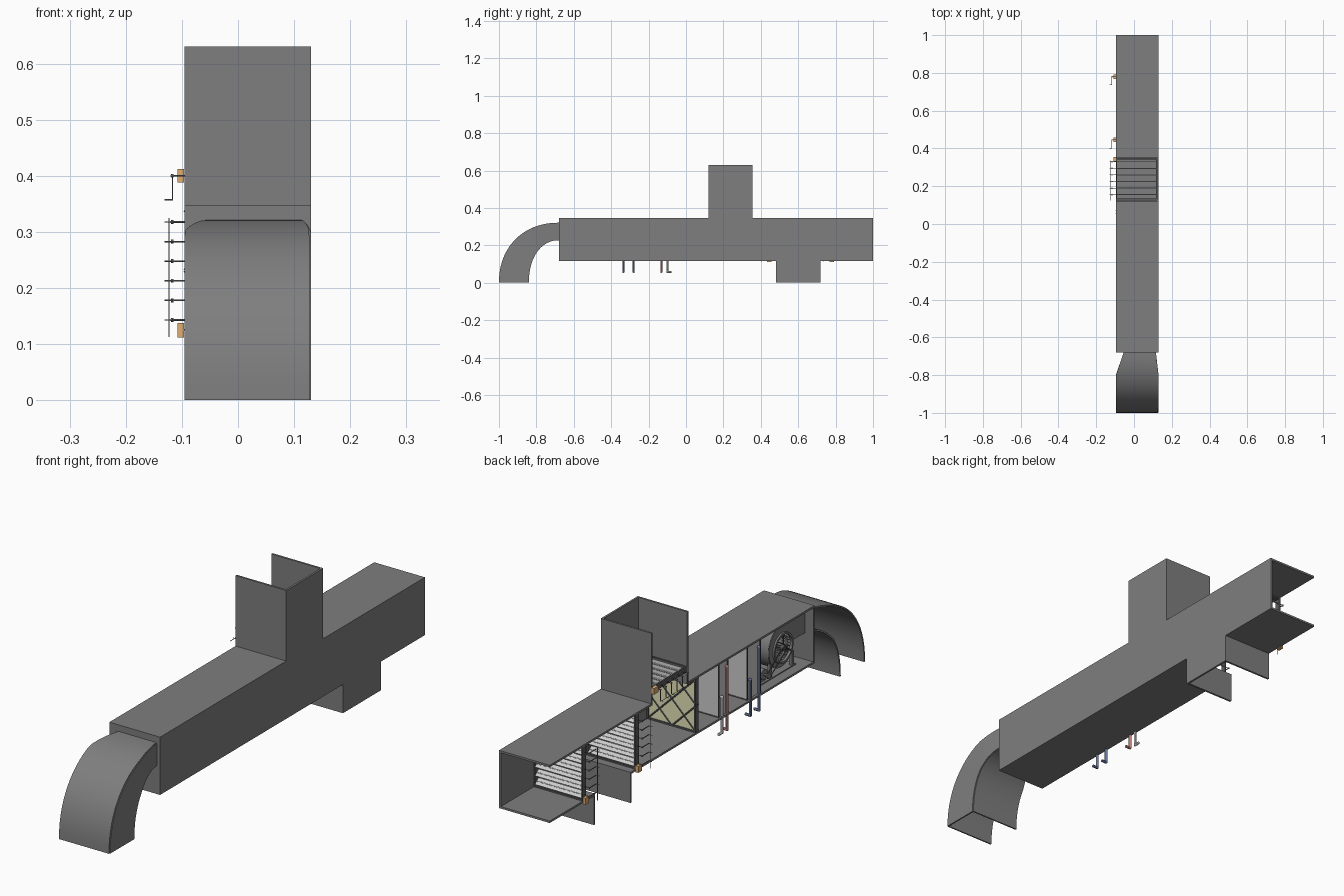
import bpy, bmesh, math
from mathutils import Matrix, Vector

if "Cube" in bpy.data.objects:
    bpy.data.objects.remove(bpy.data.objects["Cube"])

T = 0.008                                   # sheet thickness
X0, X1, Z0, Z1 = -0.095, 0.13, 0.115, 0.347  # main duct section (open on the -x side)


def material(name, c):
    m = bpy.data.materials.new(name)
    m.diffuse_color = (*c, 1)
    m.use_nodes = True
    m.node_tree.nodes["Principled BSDF"].inputs["Base Color"].default_value = m.diffuse_color
    return m


SHELL = material("sheet_grey", (0.21, 0.21, 0.21))
LIGHT = material("light_grey", (0.6, 0.6, 0.6))
ORANGE = material("orange", (0.75, 0.42, 0.17))
YELLOW = material("pale_yellow", (0.78, 0.77, 0.47))
RED = material("pale_red", (0.6, 0.25, 0.23))
BLUE = material("blue_grey", (0.16, 0.2, 0.38))
DARK = material("dark_grey", (0.11, 0.11, 0.11))


def select(ob):
    bpy.ops.object.select_all(action="DESELECT")
    bpy.context.view_layer.objects.active = ob
    ob.select_set(True)


def finish(bm, name, mat=None, solid=0):
    me = bpy.data.meshes.new(name)
    bmesh.ops.recalc_face_normals(bm, faces=bm.faces[:])
    bm.to_mesh(me)
    bm.free()
    ob = bpy.data.objects.new(name, me)
    bpy.context.collection.objects.link(ob)
    if mat:
        me.materials.append(mat)
    select(ob)
    if solid:
        s = ob.modifiers.new("thickness", "SOLIDIFY")
        s.thickness, s.offset = solid, 0
        bpy.ops.object.modifier_apply(modifier=s.name)
    bpy.ops.object.shade_smooth_by_angle(angle=math.radians(30))
    return ob


def box(bm, a, b, tilt=0):
    a, b = Vector(a), Vector(b)
    m = (Matrix.Translation((a + b) / 2) @ Matrix.Rotation(tilt, 4, "X")
         @ Matrix.Diagonal((*[abs(v) for v in b - a], 1)))
    bmesh.ops.create_cube(bm, size=1, matrix=m)


def rod(bm, p, q, r, n=12):
    p, q = Vector(p), Vector(q)
    m = Matrix.Translation((p + q) / 2) @ (q - p).to_track_quat("Z", "Y").to_matrix().to_4x4()
    bmesh.ops.create_cone(bm, cap_ends=True, segments=n, radius1=r, radius2=r,
                          depth=(q - p).length, matrix=m)


def boxes(name, items, mat=None):
    bm = bmesh.new()
    for a, b in items:
        box(bm, a, b)
    return finish(bm, name, mat)


def strip(name, a, b, thick):
    bm = bmesh.new()
    rows = [(bm.verts.new(p), bm.verts.new(q)) for p, q in zip(a, b)]
    for (p, q), (r, s) in zip(rows, rows[1:]):
        bm.faces.new((p, q, s, r))
    return finish(bm, name, SHELL, thick)


def frame(bm, y0, y1, w=0.008, x0=X0, x1=X1 - T, z0=Z0 + T, z1=Z1 - T):
    box(bm, (x0, y0, z0), (x0 + w, y1, z1))
    box(bm, (x1 - w, y0, z0), (x1, y1, z1))
    box(bm, (x0, y0, z0), (x1, y1, z0 + w))
    box(bm, (x0, y0, z1 - w), (x1, y1, z1))


# Main duct with openings for the upper and lower branches
boxes("main_duct", [
    ((X1 - T, -0.68, Z0), (X1, 1, Z1)),
    ((X0, -0.68, Z0), (X1, 0.48 + T, Z0 + T)), ((X0, 0.72 - T, Z0), (X1, 1, Z0 + T)),
    ((X0, -0.68, Z1 - T), (X1, 0.12 + T, Z1)), ((X0, 0.355 - T, Z1 - T), (X1, 1, Z1)),
    ((X0, -0.68, Z0), (X1, -0.68 + T, 0.23)), ((X0, -0.68, 0.32), (X1, -0.68 + T, Z1)),
    ((X0, -0.68, 0.23), (-0.055, -0.68 + T, 0.32)),
    ((0.115, -0.68, 0.23), (X1, -0.68 + T, 0.32))], SHELL)
for name, y0, y1, z0, z1 in (("upper_branch", 0.12, 0.355, Z1 - T, 0.63),
                             ("lower_branch", 0.48, 0.72, 0, Z0 + T)):
    boxes(name, [((X0, y0, z0), (X1, y0 + T, z1)), ((X0, y1 - T, z0), (X1, y1, z1)),
                 ((X1 - T, y0, z0), (X1, y1, z1))], SHELL)


# Curved outlet elbow, widening as it leaves the duct
def bend(ry, rz, side):
    pts = []
    for i in range(19):
        a = math.pi / 2 * i / 18
        y = -0.68 - ry * math.sin(a) ** 0.93
        z = rz * max(math.cos(a), 0) ** 0.93
        k = min(1, (-0.68 - y) / 0.12)
        x = (-0.055 - 0.04 * k) if side < 0 else (0.113 + 0.014 * k)
        pts.append((x, y, z))
    return pts


strip("elbow_outer", bend(0.317, 0.318, -1), bend(0.317, 0.318, 1), 0.006)
strip("elbow_inner", bend(0.163, 0.23, -1), bend(0.163, 0.23, 1), 0.006)
strip("elbow_side", bend(0.317, 0.318, 1), bend(0.163, 0.23, 1), 0.006)


# Dampers: s runs across the blades, d along the air flow
def damper(name, P, s0, s1, first, tilt, chord, motor):
    fr, bl, lk = bmesh.new(), bmesh.new(), bmesh.new()
    w, h = 0.006, 0.011
    xa, xb = X0, X1 - T
    for x in (xa, xb - w):
        box(fr, P(x, s0, -h), P(x + w, s1, h))
    for s in (s0, s1 - w):
        box(fr, P(xa, s, -h), P(xb, s + w, h))
    for i in range(6):
        s = first + 0.0349 * i
        box(bl, P(xa + w, s - 0.001, -chord / 2), P(xb - w, s + 0.001, chord / 2), tilt)
        rod(bl, P(xa + w, s, 0), P(xb - w, s, 0), 0.0025, 8)
        rod(lk, P(-0.12, s, 0), P(xa + w, s, 0), 0.0015, 8)
        rod(lk, P(-0.119, s, 0), P(-0.115, s, 0), 0.0035, 10)
        box(lk, P(-0.118, s - 0.0015, 0), P(-0.116, s + 0.0015, -0.044))
        rod(lk, P(-0.131, s, -0.043), P(-0.116, s, -0.043), 0.0012, 8)
    rod(lk, P(-0.123, first - 0.03, -0.043), P(-0.123, first + 0.182, -0.043), 0.001, 8)
    finish(fr, name + "_frame", DARK)
    finish(bl, name + "_blades", LIGHT)
    finish(lk, name + "_linkage", SHELL)
    boxes(name + "_actuator", [(P(-0.108, motor - 0.013, -0.012), P(-0.096, motor + 0.013, 0.012))], ORANGE)


for name, yc in (("outdoor_damper", 0.78), ("mixing_damper", 0.445)):
    damper(name, lambda x, s, d, yc=yc: (x, yc + d, s), Z0 + T, Z1 - T, 0.143,
           math.radians(-40), 0.03, 0.125)
damper("upper_damper", lambda x, s, d: (x, s, 0.4 + d), 0.128, 0.347, 0.155,
       math.radians(5), 0.03, 0.343)

# Filter panel with a crossed lattice
boxes("filter_media", [((X0 + 0.004, 0.058, Z0 + T), (X1 - T, 0.07, Z1 - T))], YELLOW)
bm = bmesh.new()
frame(bm, 0.055, 0.075, 0.006)
cw, ch = (X1 - T - X0) / 2, (Z1 - Z0 - 2 * T) / 2
for y in (0.057, 0.071):
    for i in range(2):
        for j in range(2):
            xa, za = X0 + i * cw, Z0 + T + j * ch
            rod(bm, (xa, y, za), (xa + cw, y, za + ch), 0.003, 6)
            rod(bm, (xa, y, za + ch), (xa + cw, y, za), 0.003, 6)
finish(bm, "filter_frame", DARK)


# Heating and cooling coils with supply and return pipes
def pipe(name, pts, mat=None, r=0.0055):
    bm = bmesh.new()
    for p, q in zip(pts, pts[1:]):
        rod(bm, p, q, r)
    for p in pts[1:-1]:
        bmesh.ops.create_uvsphere(bm, u_segments=12, v_segments=8, radius=r,
                                  matrix=Matrix.Translation(p))
    finish(bm, name, mat)


for name, ya, yb, pipes in (("heating_coil", -0.145, -0.08, ((-0.132, 0.31, RED), (-0.1, 0.2, None))),
                            ("cooling_coil", -0.35, -0.262, ((-0.335, 0.31, BLUE), (-0.28, 0.2, BLUE)))):
    boxes(name + "_core", [((-0.085, ya + 0.006, Z0 + T), (X1 - T, yb - 0.002, Z1 - T))], LIGHT)
    bm = bmesh.new()
    for y in (ya, yb - 0.006):
        frame(bm, y, y + 0.006, 0.003, x0=-0.088)
    finish(bm, name + "_frame", DARK)
    for k, (y, z, mat) in enumerate(pipes):
        foot = (-0.09, y + 0.022, 0.057) if mat is None else (-0.068, y, 0.057)
        pipe(f"{name}_pipe_{k + 1}", [(-0.07, y, z), (-0.09, y, z), (-0.09, y, 0.057), foot], mat)

# Fan scroll housing
CY, CZ, FX0, FX1 = -0.53, 0.225, -0.055, 0.113


def circle(r, n=40):
    return [(CY + r * math.cos(math.tau * i / n), CZ + r * math.sin(math.tau * i / n)) for i in range(n)]


scroll = []
for i in range(37):
    a, r = math.radians(190 + 260 * i / 36), 0.065 + 0.03 * i / 36
    scroll.append((CY + r * math.cos(a), CZ + r * math.sin(a)))
scroll = [(-0.68, 0.23), (-0.6, 0.23)] + scroll + [(-0.68, 0.32)]
strip("fan_scroll", [(FX0, *p) for p in scroll], [(FX1, *p) for p in scroll], 0.004)


def plate(name, loops, x, half=0.002, mat=SHELL):
    cu = bpy.data.curves.new(name, "CURVE")
    cu.dimensions, cu.fill_mode, cu.extrude = "2D", "BOTH", half
    cu.materials.append(mat)
    for loop in loops:
        sp = cu.splines.new("POLY")
        sp.points.add(len(loop) - 1)
        for pt, (u, v) in zip(sp.points, loop):
            pt.co = (u, v, 0, 1)
        sp.use_cyclic_u = True
    ob = bpy.data.objects.new(name, cu)
    bpy.context.collection.objects.link(ob)
    ob.location.x, ob.rotation_euler = x, (math.pi / 2, 0, math.pi / 2)
    select(ob)
    bpy.ops.object.convert(target="MESH")


plate("fan_inlet_plate", [scroll, circle(0.056)], FX0)
plate("fan_back_plate", [scroll], FX1)
plate("fan_inlet_ring", [circle(0.061), circle(0.053)], FX0 - 0.004, 0.005)
plate("fan_wheel_rim", [circle(0.055), circle(0.045)], FX0 + 0.014, 0.002, LIGHT)
plate("fan_wheel_back", [circle(0.055)], 0.09, 0.002)

# Fan wheel blades, hub, shaft and bearing arms
bm = bmesh.new()
for (y0, z0), (y1, z1) in zip(circle(0.045, 28), circle(0.055, 28)):
    c = Vector((0.018, (y0 + y1) / 2, (z0 + z1) / 2))
    a = math.atan2(z1 - z0, y1 - y0) + 0.5
    box(bm, c - Vector((0.072, 0.0055, 0.0008)), c + Vector((0.072, 0.0055, 0.0008)), a)
finish(bm, "fan_blades", SHELL)
bm = bmesh.new()
rod(bm, (-0.072, CY, CZ), (0.09, CY, CZ), 0.005)
rod(bm, (-0.068, CY, CZ), (-0.056, CY, CZ), 0.013, 20)
for k in range(3):
    a = math.pi / 2 + math.tau * k / 3
    rod(bm, (-0.06, CY, CZ), (-0.06, CY + 0.059 * math.cos(a), CZ + 0.059 * math.sin(a)), 0.003, 8)
finish(bm, "fan_shaft", DARK)

# Fan stand, motor and drive belt
boxes("fan_stand", [((x, y - 0.006, Z0 + T), (x + 0.012, y + 0.006, 0.185))
                    for x in (FX0, FX1 - 0.012) for y in (-0.6, -0.46)]
      + [((FX0, -0.62, Z0 + T), (FX1, -0.39, Z0 + T + 0.004))], SHELL)
bm = bmesh.new()
rod(bm, (-0.05, -0.425, 0.155), (0.03, -0.425, 0.155), 0.021, 24)
rod(bm, (-0.072, -0.425, 0.155), (-0.05, -0.425, 0.155), 0.005)
rod(bm, (-0.072, -0.425, 0.155), (-0.066, -0.425, 0.155), 0.012, 20)
box(bm, (-0.045, -0.44, Z0 + T), (0.025, -0.41, 0.145))
finish(bm, "fan_motor", SHELL)
bm = bmesh.new()
d = Vector((0, -0.425 - CY, 0.155 - CZ)).normalized()
n = Vector((0, -d.z, d.y)) * 0.0125
for s in (-1, 1):
    rod(bm, Vector((-0.069, CY, CZ)) + s * n, Vector((-0.069, -0.425, 0.155)) + s * n, 0.002, 8)
finish(bm, "drive_belt", DARK)
